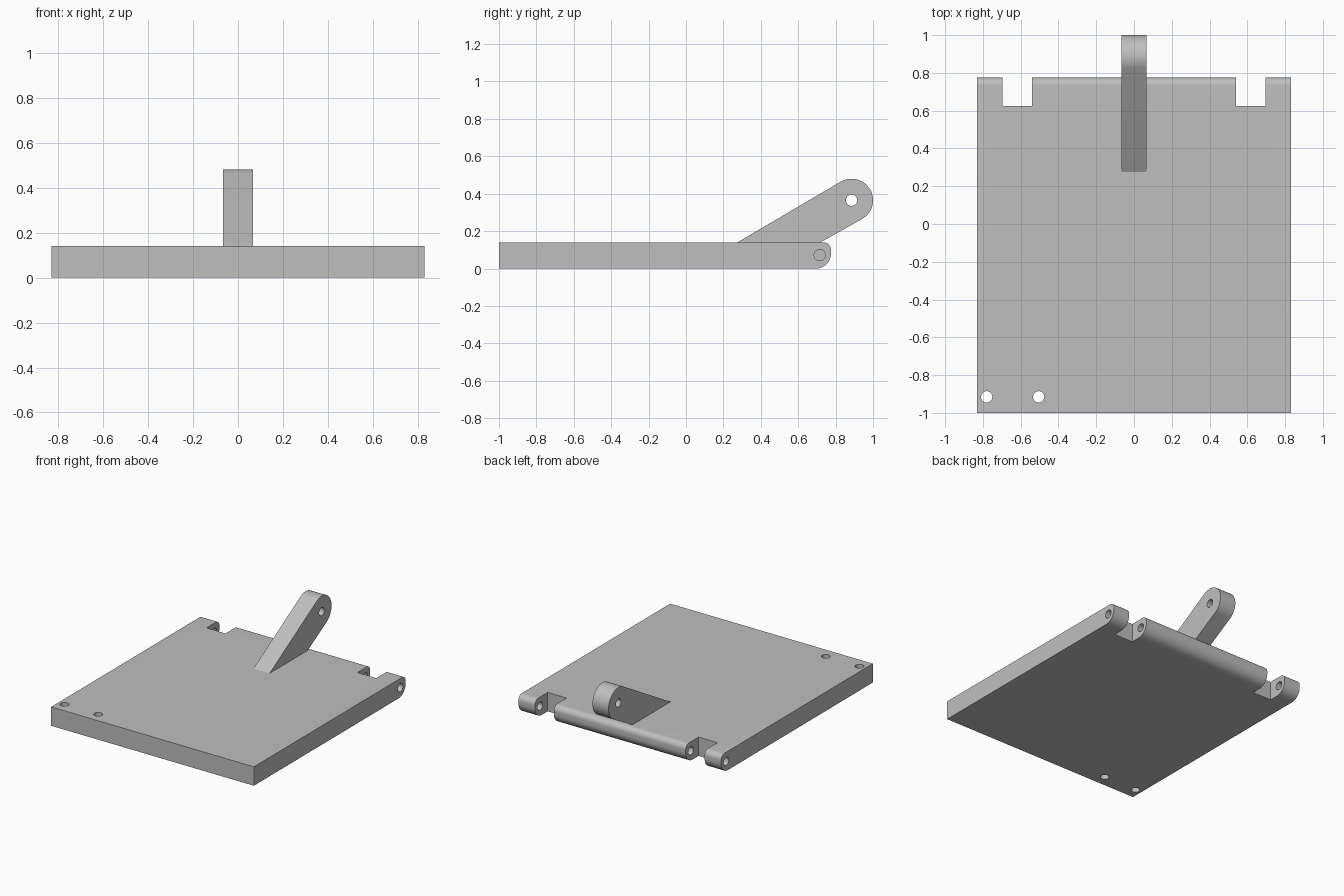
import bpy, bmesh, math
from mathutils import Matrix

if "Cube" in bpy.data.objects:
    bpy.data.objects.remove(bpy.data.objects["Cube"])

grey = bpy.data.materials.new("plain grey")
grey.diffuse_color = (0.52, 0.52, 0.52, 1)
grey.use_nodes = True
grey.node_tree.nodes["Principled BSDF"].inputs["Base Color"].default_value = grey.diffuse_color


def arc(cy, cz, r, a0, a1, n):
    """Points of an arc in the y-z plane, angles in degrees."""
    angles = [math.radians(a0 + (a1 - a0) * i / n) for i in range(n + 1)]
    return [(cy + r * math.cos(a), cz + r * math.sin(a)) for a in angles]


def finish(name, bm):
    bmesh.ops.recalc_face_normals(bm, faces=bm.faces)
    me = bpy.data.meshes.new(name)
    bm.to_mesh(me)
    bm.free()
    me.materials.append(grey)
    ob = bpy.data.objects.new(name, me)
    bpy.context.collection.objects.link(ob)
    return ob


def extrude_x(name, profile, half):
    """Side profile (y, z) extruded symmetrically along x."""
    bm = bmesh.new()
    face = bm.faces.new([bm.verts.new((-half, y, z)) for y, z in profile])
    new = bmesh.ops.extrude_face_region(bm, geom=[face])["geom"]
    verts = [v for v in new if isinstance(v, bmesh.types.BMVert)]
    bmesh.ops.translate(bm, verts=verts, vec=(2 * half, 0, 0))
    return finish(name, bm)


def box(name, x0, x1, y0, y1, z0, z1):
    bm = bmesh.new()
    m = Matrix.Translation(((x0 + x1) / 2, (y0 + y1) / 2, (z0 + z1) / 2))
    m = m @ Matrix.Diagonal((x1 - x0, y1 - y0, z1 - z0, 1))
    bmesh.ops.create_cube(bm, size=1, matrix=m)
    return finish(name, bm)


def rod(name, centre, length, axis):
    bm = bmesh.new()
    m = Matrix.Translation(centre)
    if axis == 'X':
        m = m @ Matrix.Rotation(math.pi / 2, 4, 'Y')
    bmesh.ops.create_cone(bm, cap_ends=True, segments=32, radius1=0.03,
                          radius2=0.03, depth=length, matrix=m)
    return finish(name, bm)


def boolean(target, tool, operation):
    """Apply a boolean and remove the tool."""
    mod = target.modifiers.new("boolean", 'BOOLEAN')
    mod.operation, mod.object, mod.solver = operation, tool, 'EXACT'
    bpy.context.view_layer.objects.active = target
    bpy.ops.object.modifier_apply(modifier=mod.name)
    bpy.data.objects.remove(tool)


# Plate with a rounded hinge edge at the back
plate = extrude_x("hinged_plate",
                  [(-1, 0.14), (-1, 0)]
                  + arc(0.695, 0.08, 0.08, -90, 0, 16)
                  + arc(0.735, 0.10, 0.04, 0, 90, 10), 0.83)

# Hinge slots and blind pin holes, mirrored left and right
for s in (-1, 1):
    xa, xb = sorted((s * 0.54, s * 0.695))
    boolean(plate, box("slot_cutter", xa, xb, 0.625, 0.9, -0.1, 0.3), 'DIFFERENCE')
    boolean(plate, rod("pin_cutter", (s * 0.65, 0.715, 0.072), 0.5, 'X'), 'DIFFERENCE')

# Two mounting holes at the front left
for x in (-0.78, -0.505):
    boolean(plate, rod("hole_cutter", (x, -0.915, 0.07), 0.4, 'Z'), 'DIFFERENCE')

# Slanted lever arm with a round end and a cross hole
arm = extrude_x("lever_arm",
                [(0.275, 0.14), (0.275, 0.08), (0.72, 0.08), (0.72, 0.14)]
                + arc(0.885, 0.365, 0.115, -60, 120, 32), 0.066)
boolean(arm, rod("arm_hole_cutter", (0, 0.885, 0.365), 0.5, 'X'), 'DIFFERENCE')
boolean(plate, arm, 'UNION')

# Smooth the rounded edges and hole walls, keep the corners crisp
bpy.ops.object.select_all(action='DESELECT')
plate.select_set(True)
bpy.context.view_layer.objects.active = plate
bpy.ops.object.shade_smooth_by_angle(angle=math.radians(30))
